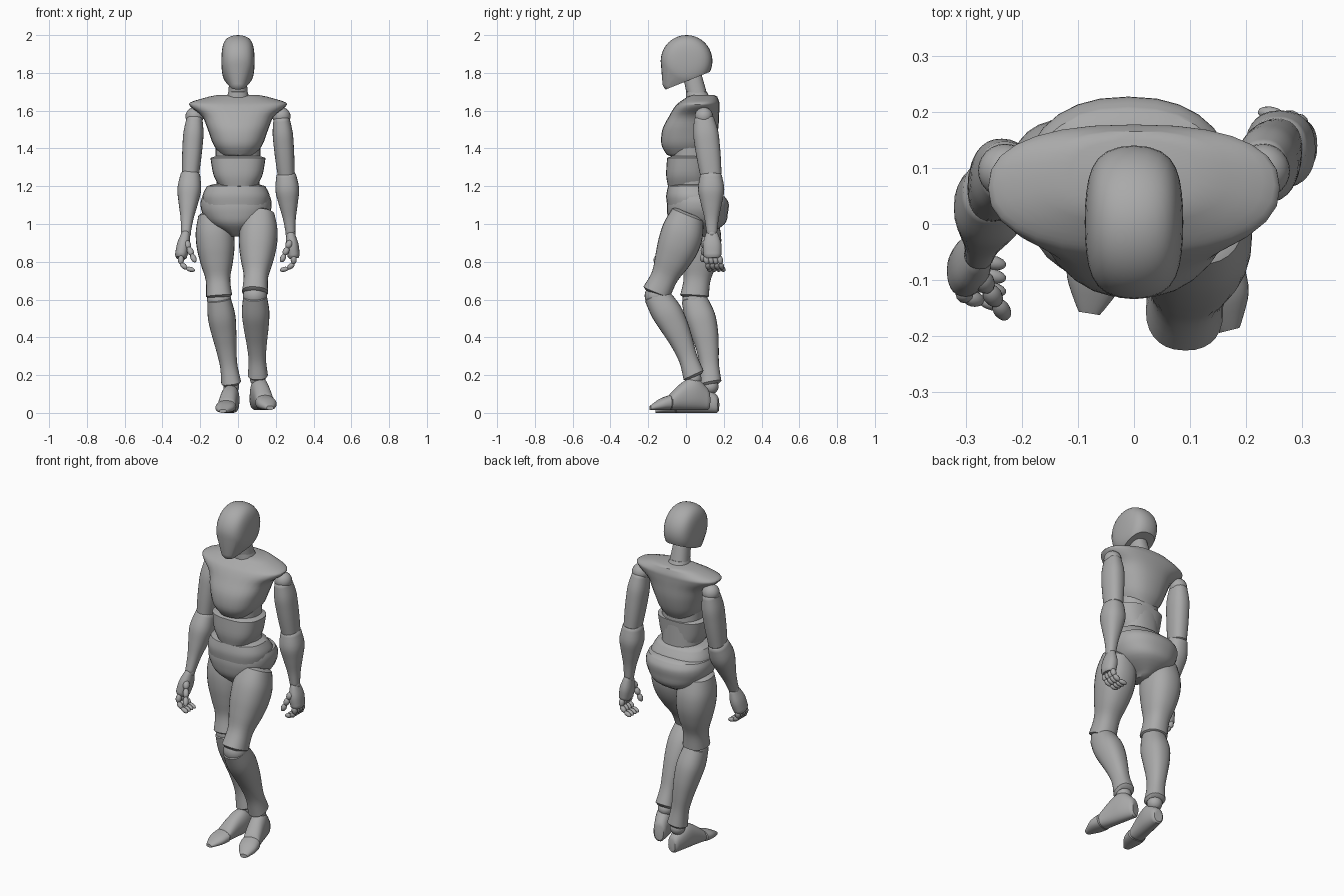
import bpy
import bmesh
import math
from mathutils import Vector, Matrix

old = bpy.data.objects.get("Cube")
if old:
    bpy.data.objects.remove(old, do_unlink=True)

grey = bpy.data.materials.new("plain grey")
grey.use_nodes = True
colour = (0.4, 0.4, 0.4, 1)
grey.diffuse_color = colour
grey.node_tree.nodes["Principled BSDF"].inputs["Base Color"].default_value = colour

RIGHTWARD = Vector((1, 0, 0))
UPWARD = Vector((0, 0, 1))


def finish(name, bm):
    """Turn a bmesh into a smooth shaded grey object."""
    bmesh.ops.recalc_face_normals(bm, faces=bm.faces)
    mesh = bpy.data.meshes.new(name)
    bm.to_mesh(mesh)
    bm.free()
    mesh.materials.append(grey)
    obj = bpy.data.objects.new(name, mesh)
    bpy.context.collection.objects.link(obj)
    bpy.ops.object.select_all(action='DESELECT')
    bpy.context.view_layer.objects.active = obj
    obj.select_set(True)
    bpy.ops.object.shade_smooth_by_angle(angle=math.radians(40))


def section(centre, across, along):
    """One oval cross-section: its centre and its two half axes."""
    return Vector((*centre, *across, *along))


def smooth_sections(sections, steps=4):
    """Insert cross-sections on a smooth spline through the given ones."""
    padded = [sections[0], *sections, sections[-1]]
    result = []
    for before, start, end, after in zip(padded, padded[1:], padded[2:], padded[3:]):
        tangent_in = (end - before) / 2
        tangent_out = (after - start) / 2
        for i in range(steps):
            t = i / steps
            ease = t * t * (3 - 2 * t)
            result.append(start + (end - start) * ease
                          + tangent_in * (t * (1 - t) ** 2)
                          - tangent_out * (t * t * (1 - t)))
    return result + [sections[-1]]


def rounded_end(end, neighbour, dome):
    """A smaller section pushed outwards, which rounds the end of a part."""
    outward = (Vector(end[:3]) - Vector(neighbour[:3])).normalized()
    return section(Vector(end[:3]) + outward * dome,
                   Vector(end[3:6]) * 0.75, Vector(end[6:]) * 0.75)


def skin(name, sections, power=2.3, dome=0.012, sides=28):
    """Cover a row of cross-sections with a closed surface."""
    rings = smooth_sections(sections)
    rings = [rounded_end(rings[0], rings[1], dome), *rings,
             rounded_end(rings[-1], rings[-2], dome)]
    bm = bmesh.new()
    loops = []
    for ring in rings:
        centre, across, along = Vector(ring[:3]), Vector(ring[3:6]), Vector(ring[6:])
        loop = []
        for i in range(sides):
            c, s = math.cos(math.tau * i / sides), math.sin(math.tau * i / sides)
            u = math.copysign(abs(c) ** (2 / power), c)
            v = math.copysign(abs(s) ** (2 / power), s)
            loop.append(bm.verts.new(centre + across * u + along * v))
        loops.append(loop)
    for low, high in zip(loops, loops[1:]):
        for i in range(sides):
            j = (i + 1) % sides
            bm.faces.new((low[i], low[j], high[j], high[i]))
    bm.faces.new(loops[0])
    bm.faces.new(loops[-1])
    finish(name, bm)


def trunk(name, rows, shift=0, **options):
    """Body block from rows of height, half width, front and back."""
    skin(name, [section((shift, (front + back) / 2, height), (half, 0, 0),
                        (0, (back - front) / 2, 0))
                for height, half, front, back in rows], **options)


def limb(name, start, end, radii, depth=1.1, bow=0):
    """Tapered limb with evenly spaced radii, bowed backwards if wanted."""
    start, end = Vector(start), Vector(end)
    axis = (end - start).normalized()
    across = (RIGHTWARD - axis * axis.x).normalized()
    along = axis.cross(across)
    sections = []
    for i, radius in enumerate(radii):
        t = i / (len(radii) - 1)
        centre = start.lerp(end, t)
        centre.y += bow * math.sin(math.pi * t)
        sections.append(section(centre, across * radius, along * radius * depth))
    skin(name, sections)


def ball(name, centre, size):
    bm = bmesh.new()
    bmesh.ops.create_uvsphere(bm, u_segments=24, v_segments=14, radius=size,
                              matrix=Matrix.Translation(centre))
    finish(name, bm)


def finger(name, start, moves, radius):
    """Chain of overlapping egg shaped joints, thinner towards the tip."""
    bm = bmesh.new()
    point = Vector(start)
    for move in moves:
        move = Vector(move)
        turn = move.to_track_quat('Z', 'Y').to_matrix().to_4x4()
        size = Matrix.Diagonal((radius, radius, move.length * 0.6, 1))
        bmesh.ops.create_uvsphere(bm, u_segments=12, v_segments=8, radius=1,
                                  matrix=Matrix.Translation(point + move / 2) @ turn @ size)
        point += move
        radius *= 0.9
    finish(name, bm)


def foot_block(name, heel, toe, span, halves, heights, floor):
    """Part of a foot between two fractions of the heel to toe line."""
    heel, toe = Vector((*heel, floor)), Vector((*toe, floor))
    across = (toe - heel).cross(UPWARD).normalized()
    sections = []
    for i, (half, height) in enumerate(zip(halves, heights)):
        t = span[0] + (span[1] - span[0]) * i / (len(halves) - 1)
        rise = UPWARD * height / 2
        sections.append(section(heel.lerp(toe, t) + rise, across * half, rise))
    skin(name, sections, dome=0.01)


def head():
    """Skull and chin wrapped together, with flat sides and a cut jaw."""
    bm = bmesh.new()
    for centre, size in (((0, .003, 1.863), 0.137), ((0, -0.075, 1.75), 0.05)):
        bmesh.ops.create_uvsphere(bm, u_segments=32, v_segments=20, radius=size,
                                  matrix=Matrix.Translation(centre))
    bmesh.ops.delete(bm, geom=bm.edges[:], context='EDGES_FACES')
    for vert in bm.verts:
        vert.co.x = 0.1 * math.tanh(vert.co.x / 0.1)
    hull = bmesh.ops.convex_hull(bm, input=bm.verts)
    inside = [item for item in hull["geom_interior"] if isinstance(item, bmesh.types.BMVert)]
    bmesh.ops.delete(bm, geom=inside, context='VERTS')
    cut = bmesh.ops.bisect_plane(bm, geom=[*bm.verts, *bm.edges, *bm.faces], clear_inner=True,
                                 plane_co=(0, -0.1, 1.715), plane_no=(0, -0.4, 1))
    rim = [item for item in cut["geom_cut"] if isinstance(item, bmesh.types.BMEdge)]
    bmesh.ops.holes_fill(bm, edges=rim, sides=0)
    finish("head", bm)


# Head, neck and torso
head()
trunk("neck", [(1.66, .055, .01, .12), (1.8, .042, -.02, .08)])
trunk("neck_collar", [(1.67, .06, 0, .125), (1.7, .05, 0, .11)], dome=0.006)
trunk("chest", [(1.365, .09, -.1, .12), (1.42, .13, -.13, .15), (1.5, .16, -.125, .17),
                (1.57, .19, -.09, .175), (1.62, .25, -.06, .177), (1.645, .25, -.035, .176),
                (1.675, .15, .01, .165)], power=2.4, dome=0.008)
trunk("spine_core", [(1.14, .11, -.07, .13), (1.42, .12, -.08, .12)])
trunk("upper_belly", [(1.2, .1, -.095, .12), (1.26, .13, -.105, .12),
                      (1.35, .146, -.1, .125)], power=2.6)
trunk("waist", [(1.1, .175, -.1, .19), (1.15, .178, -.105, .175), (1.2, .155, -.095, .14)],
      shift=-0.01, power=2.4)
trunk("pelvis", [(.945, .04, -.03, .12), (1, .14, -.085, .205), (1.06, .18, -.1, .222),
                 (1.11, .188, -.1, .226), (1.145, .18, -.09, .205)], shift=-0.01)

# Legs and feet: side, hip, knee, ankle, heel, toe, instep height and floor gap
legs = [
    ("left", (.115, .01, 1.05), (.09, -.155, .62), (.105, .04, .2), (.09, .13), (.17, -.19), .175, .015),
    ("right", (-.13, .07, 1.05), (-.1, .045, .6), (-.036, .13, .16), (-.025, .18), (-.08, -.16), .145, 0),
]
for side, hip, knee, ankle, heel, toe, instep, floor in legs:
    limb(side + "_thigh", hip, Vector(knee) + UPWARD * 0.02, (.08, .1, .1, .085, .065, .069),
         bow=0.015)
    ball(side + "_knee", knee, 0.064)
    limb(side + "_shin", knee, ankle, (.062, .073, .066, .054, .046, .053), bow=0.02)
    ball(side + "_ankle", Vector(ankle) - UPWARD * 0.02, 0.042)
    foot_block(side + "_foot", heel, toe, (.05, .66), (.034, .047, .048, .048),
               [instep * part for part in (.65, 1, .85, .5)], floor)
    foot_block(side + "_toes", heel, toe, (.68, .97), (.054, .05, .025),
               [instep * part for part in (.45, .35, .17)], floor)

# Arms and hands: side, sign, elbow, wrist, knuckles and forward lean of the thumb
arms = [
    ("left", 1, (.255, .132, 1.26), (.278, .137, .95), (.295, .14, .83), 0),
    ("right", -1, (-.252, .06, 1.26), (-.276, -.055, .95), (-.302, -.085, .83), -.02),
]
for side, sign, elbow, wrist, knuckles, lean in arms:
    shoulder = Vector((sign * .23, .095, 1.57))
    ball(side + "_shoulder", shoulder, 0.048)
    limb(side + "_upper_arm", shoulder - UPWARD * 0.01, elbow, (.042, .053, .053, .05, .045),
         depth=1.25)
    ball(side + "_elbow", elbow, 0.047)
    limb(side + "_forearm", elbow, wrist, (.052, .063, .05, .034, .025))
    ball(side + "_wrist", wrist, 0.027)
    limb(side + "_palm", wrist, knuckles, (.022, .034, .032), depth=1.45)
    curl = sign * 0.008
    for i in range(4):
        start = Vector(knuckles) + Vector((0, (i - 1.5) * 0.024, 0))
        finger(f"{side}_finger_{i + 1}", start,
               [(0, curl, -.04), (-sign * .03, curl, -.025), (-sign * .04, curl, -.01)], 0.016)
    finger(side + "_thumb", Vector(wrist) + Vector((0, -.035, -.04)),
           [(-sign * .016, lean - .005, -.036)] * 3, 0.019)
